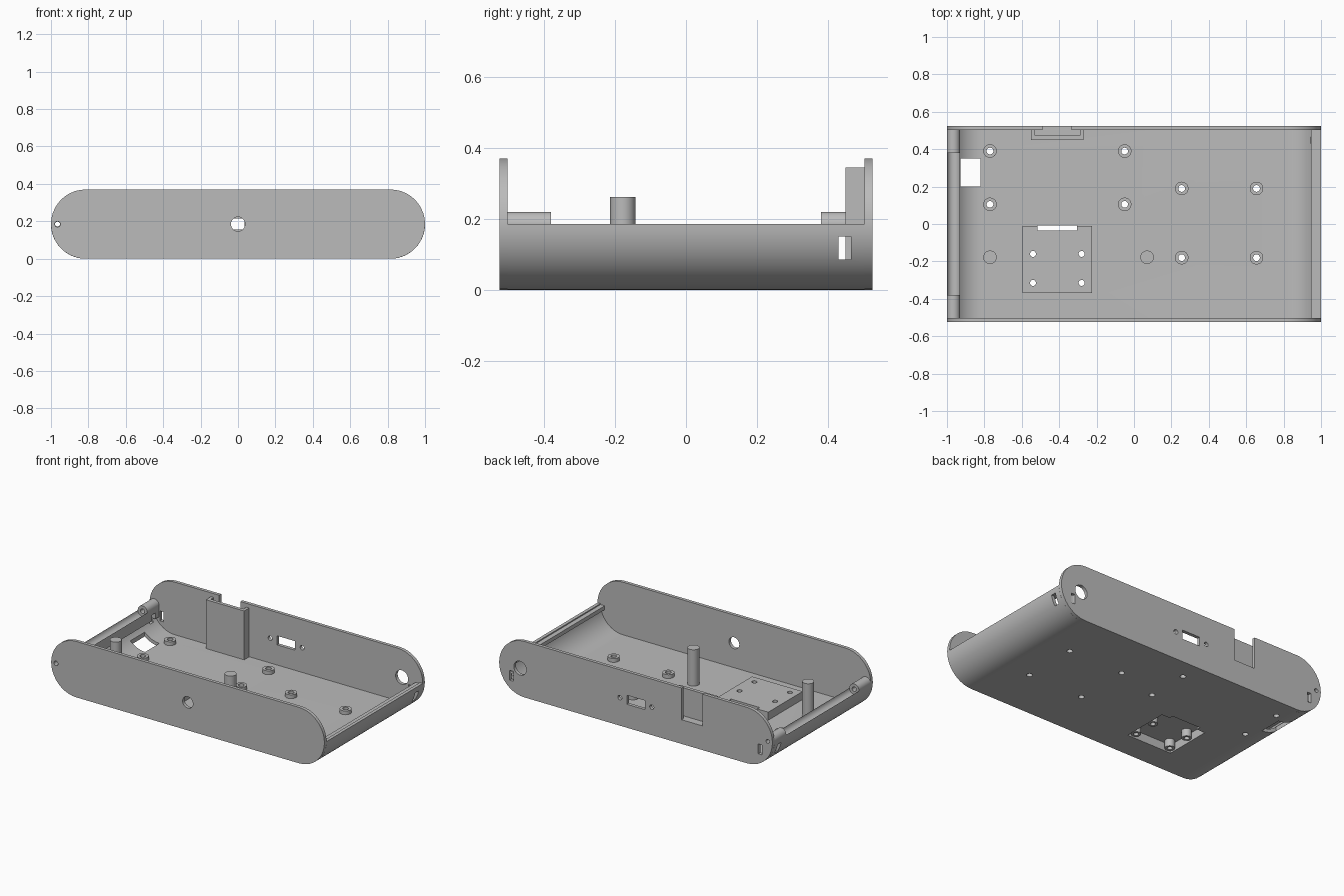
import bpy, bmesh, math
from mathutils import Matrix, Vector

if "Cube" in bpy.data.objects:
    bpy.data.objects.remove(bpy.data.objects["Cube"])

grey = bpy.data.materials.new("plain grey")
grey.diffuse_color = (0.5, 0.5, 0.5, 1)
grey.use_nodes = True
grey.node_tree.nodes["Principled BSDF"].inputs["Base Color"].default_value = grey.diffuse_color

R, Y, T = 0.185, 0.525, 0.022      # end radius, half depth, wall thickness
YI = Y - T                         # inner face of the end plates


def finish(name, bm):
    bmesh.ops.recalc_face_normals(bm, faces=bm.faces)
    me = bpy.data.meshes.new(name)
    bm.to_mesh(me)
    bm.free()
    me.materials.append(grey)
    ob = bpy.data.objects.new(name, me)
    bpy.context.collection.objects.link(ob)
    return ob


def box(name, x0, x1, y0, y1, z0, z1):
    bm = bmesh.new()
    bmesh.ops.create_cube(bm, size=1)
    for v in bm.verts:
        v.co = Vector(((x0 + x1) / 2 + v.co.x * (x1 - x0),
                       (y0 + y1) / 2 + v.co.y * (y1 - y0),
                       (z0 + z1) / 2 + v.co.z * (z1 - z0)))
    return finish(name, bm)


def rod(name, a, b, r, n=32):
    """Cylinder from point a to point b."""
    a, b = Vector(a), Vector(b)
    turn = (b - a).to_track_quat('Z', 'Y').to_matrix().to_4x4()
    bm = bmesh.new()
    bmesh.ops.create_cone(bm, cap_ends=True, segments=n, radius1=r, radius2=r,
                          depth=(b - a).length,
                          matrix=Matrix.Translation((a + b) / 2) @ turn)
    return finish(name, bm)


def extrude_y(name, pts, y0, y1):
    bm = bmesh.new()
    f = bm.faces.new([bm.verts.new((x, y0, z)) for x, z in pts])
    g = bmesh.ops.extrude_face_region(bm, geom=[f])
    bmesh.ops.translate(bm, vec=(0, y1 - y0, 0),
                        verts=[e for e in g['geom'] if isinstance(e, bmesh.types.BMVert)])
    return finish(name, bm)


def cut(ob, cutters):
    """Subtract the cutters, bake the result and remove them."""
    for c in cutters:
        m = ob.modifiers.new("cut", 'BOOLEAN')
        m.operation, m.solver, m.object = 'DIFFERENCE', 'EXACT', c
    bpy.context.view_layer.update()
    dg = bpy.context.evaluated_depsgraph_get()
    me = bpy.data.meshes.new_from_object(ob.evaluated_get(dg))
    ob.modifiers.clear()
    ob.data = me
    for c in cutters:
        bpy.data.objects.remove(c)
    return ob


def arc(cx, r, a0, a1, n=20):
    return [(cx + r * math.cos(math.radians(a0 + (a1 - a0) * i / n)),
             R + r * math.sin(math.radians(a0 + (a1 - a0) * i / n))) for i in range(n + 1)]


def hole_z(x, y, r):
    return rod("cutter", (x, y, -0.1), (x, y, 0.3), r, 24)


def hole_y(x, z, y, r):
    return rod("cutter", (x, y - 0.1, z), (x, y + 0.1, z), r, 32)


C = 1 - R
HX = -0.965                        # hinge axis
stand_xy = [(-.77, .39), (-.05, .39), (-.77, .105), (-.05, .105),
            (.255, .19), (.655, .19), (.255, -.18), (.655, -.18)]
screw_xy = [(x, y) for x in (-.54, -.28) for y in (-.16, -.315)]


def strap_slot(s):
    return box("cutter", *sorted((s * .88, s * 1.1)), .43, .465, .085, .15)


def hinge_bore():
    return rod("cutter", (HX, -.7, R), (HX, .7, R), .015, 24)


def hinge_clearance():
    return rod("cutter", (HX, -.38, R), (HX, .38, R), .0352, 32)


# Curved tray: floor and both lower side walls
outer = arc(-C, R, 180, 270) + arc(C, R, 270, 360)
inner = arc(C, R - T, 360, 270) + arc(-C, R - T, 270, 180)
tray = extrude_y("tray", outer + inner, -YI, YI)
cut(tray, [hole_z(x, y, .018) for x, y in stand_xy] + [
    box("cutter", -.575, -.245, -.35, -.035, -.1, .1),
    box("cutter", -.515, -.305, -.06, -.008, -.1, .1),
    box("cutter", -.928, -.82, .20, .35, -.1, .17),
    strap_slot(1), strap_slot(-1), hinge_bore(), hinge_clearance()])

# End plates
stadium = arc(C, R, -90, 90) + arc(-C, R, 90, 270)
front = extrude_y("front_plate", stadium, -Y, -YI)
cut(front, [hole_y(0, R, -Y, .038), hole_y(HX, R, -Y, .015)])

back = extrude_y("back_plate", stadium, YI, Y)
cut(back, [hole_y(.847, R, Y, .046), hole_y(HX, R, Y, .013),
           hole_y(.117, R, Y, .015), hole_y(-.117, R, Y, .015),
           box("cutter", -.066, .066, .4, .6, .155, .215),
           box("cutter", -.49, -.335, .4, .6, .16, .5)]
    + [box("cutter", s * .91 - .014, s * .91 + .014, .4, .6, .085, .15) for s in (1, -1)])

# Pocket behind the notch in the back plate
pocket = box("back_pocket", -.55, -.27, .45, YI, .01, .345)
cut(pocket, [box("cutter", -.53, -.29, .473, .6, .16, .5)])

# Hinge rail and bosses on the left, lip on the right
rail = box("hinge_rail", -.985, -.93, -YI, YI, .11, R)
cut(rail, [hinge_clearance(), hinge_bore(), strap_slot(-1)])
for s, side in ((-1, "front"), (1, "back")):
    boss = rod(side + "_hinge_boss", (HX, s * .38, R), (HX, s * YI, R), .035)
    cut(boss, [hinge_bore()])
box("right_lip", .947, .983, -YI, YI, .152, .178)

# Raised platform, open underneath, with hanging screw posts
platform = box("platform", -.595, -.225, -.37, -.01, .005, .075)
cut(platform, [box("cutter", -.575, -.245, -.35, -.03, -.1, .055),
               box("cutter", -.515, -.305, -.035, 0, -.1, .2)]
    + [hole_z(x, y, .016) for x, y in screw_xy])
for x, y in screw_xy:
    cut(rod("screw_post", (x, y, .005), (x, y, .06), .03), [hole_z(x, y, .016)])

# Board standoffs and solid pillars
for x, y in stand_xy:
    cut(rod("standoff", (x, y, .012), (x, y, .047), .036), [hole_z(x, y, .018)])
for x in (-.77, .07):
    rod("pillar", (x, -.178, .01), (x, -.178, .262), .036)

# Smooth curved faces, keep edges sharp
bpy.ops.object.select_all(action='SELECT')
bpy.context.view_layer.objects.active = tray
bpy.ops.object.shade_smooth_by_angle(angle=math.radians(30))
